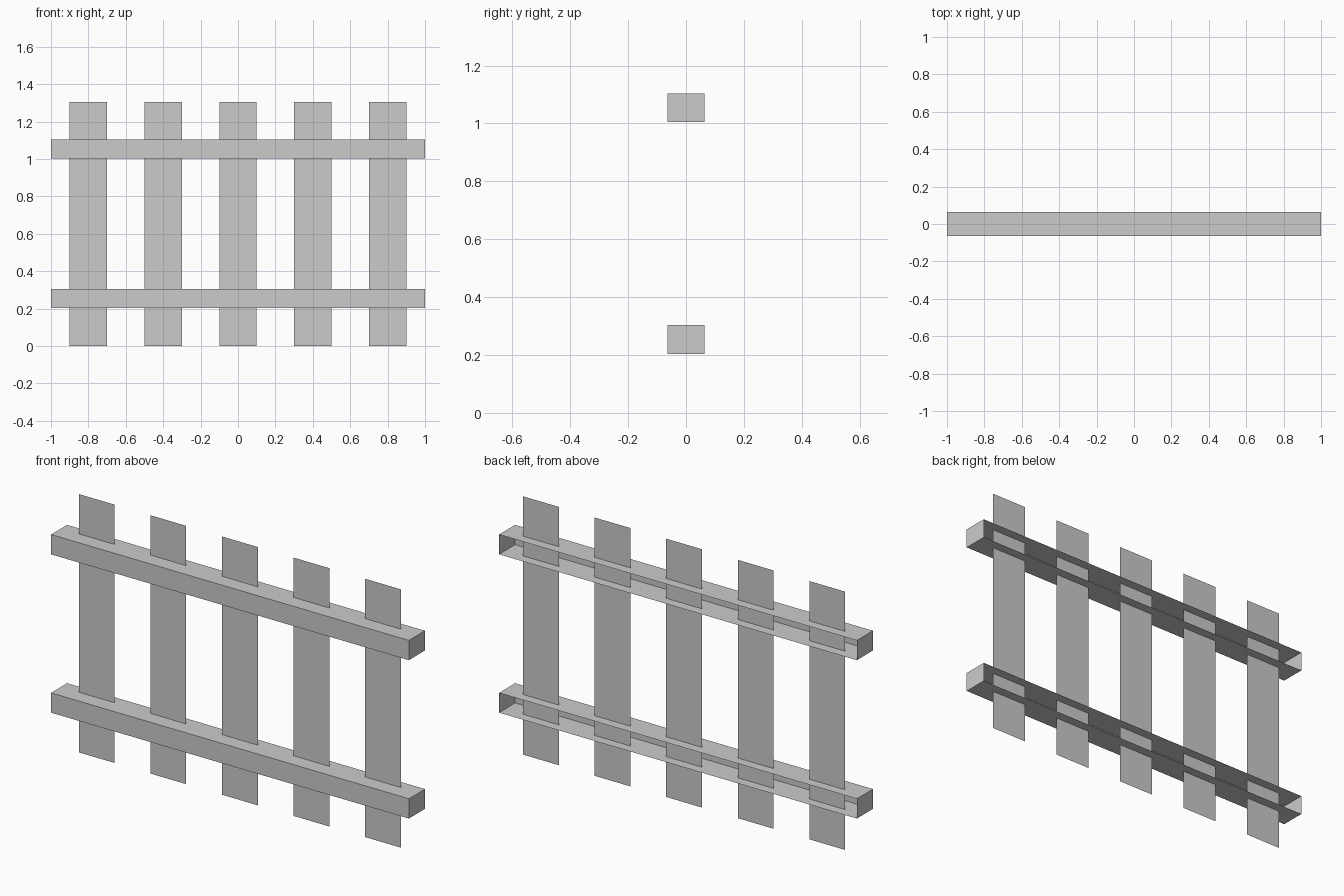
import bpy, bmesh
from mathutils import Matrix

if "Cube" in bpy.data.objects:
    bpy.data.objects.remove(bpy.data.objects["Cube"])


def add_mesh(name, bm):
    mesh = bpy.data.meshes.new(name)
    bm.to_mesh(mesh)
    bm.free()
    obj = bpy.data.objects.new(name, mesh)
    bpy.context.collection.objects.link(obj)
    return obj


# Rails: long boxes left open along the back
def rail(name, z):
    bm = bmesh.new()
    bmesh.ops.create_cube(bm, size=1, matrix=Matrix.Diagonal((2.0, 0.128, 0.1, 1)))
    bm.normal_update()
    back = [f for f in bm.faces if f.normal.y > 0.9]
    bmesh.ops.delete(bm, geom=back, context='FACES_ONLY')
    add_mesh(name, bm).location = (0, 0, z)


# Pickets: single flat sheets running through the rails
def picket(name, x, width=0.2, height=1.305, y=0.015):
    bm = bmesh.new()
    corners = [(-width / 2, 0), (width / 2, 0), (width / 2, height), (-width / 2, height)]
    bm.faces.new([bm.verts.new((cx, 0, cz)) for cx, cz in corners])
    add_mesh(name, bm).location = (x, y, 0)


rail("lower_rail", 0.254)
rail("upper_rail", 1.054)
for i in range(5):
    picket(f"picket_{i + 1}", (i - 2) * 0.4)
